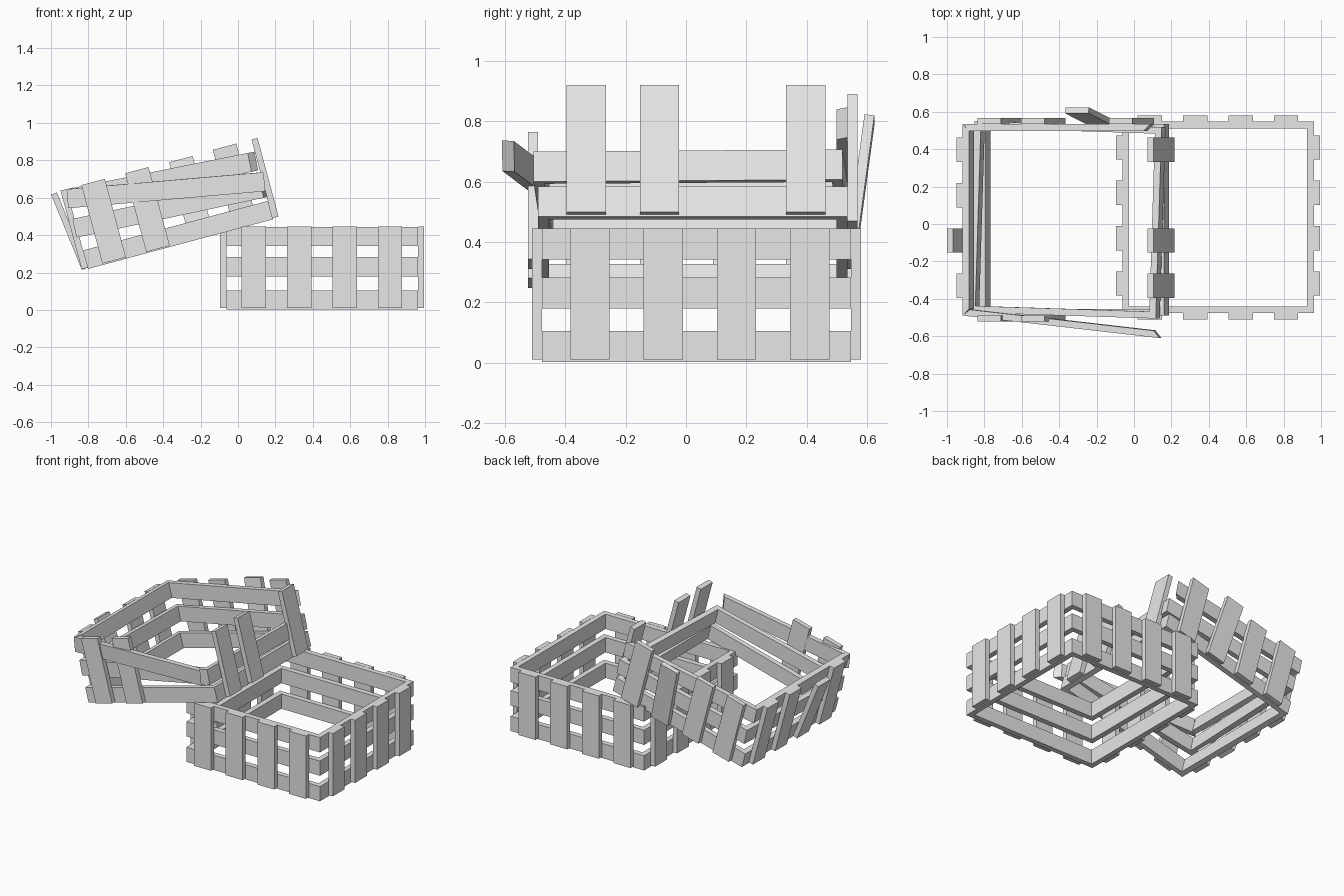
import bpy
import bmesh
from math import radians
from mathutils import Matrix, Vector

cube = bpy.data.objects.get("Cube")
if cube:
    bpy.data.objects.remove(cube, do_unlink=True)

GREY = (0.8, 0.8, 0.8, 1.0)
wood = bpy.data.materials.new("pale_grey_wood")
wood.use_nodes = True
wood.diffuse_color = GREY
wood.node_tree.nodes["Principled BSDF"].inputs["Base Color"].default_value = GREY

R = 0.512          # half width of the board frame
RAIL = 0.036       # rail thickness
SLAT = 0.033       # slat thickness
WIDTH = 0.13       # slat width
SIDES = ("front", "right", "back", "left")
LEVELS = {"bottom": (0.003, 0.105), "middle": (0.18, 0.282), "top": (0.342, 0.444)}


def turn(angle, axis):
    return Matrix.Rotation(radians(angle), 4, axis)


def about(pivot, rotation):
    """Rotation around a pivot point."""
    return Matrix.Translation(pivot) @ rotation @ Matrix.Translation(-Vector(pivot))


def prism(name, outline, z0, z1, matrix):
    """Extrude a flat outline from z0 up to z1."""
    bm = bmesh.new()
    face = bm.faces.new([bm.verts.new((x, y, z0)) for x, y in outline])
    top = bmesh.ops.extrude_face_region(bm, geom=[face])["geom"]
    bmesh.ops.translate(bm, vec=(0, 0, z1 - z0),
                        verts=[v for v in top if isinstance(v, bmesh.types.BMVert)])
    bmesh.ops.recalc_face_normals(bm, faces=bm.faces)
    mesh = bpy.data.meshes.new(name)
    bm.to_mesh(mesh)
    bm.free()
    mesh.materials.append(wood)
    obj = bpy.data.objects.new(name, mesh)
    bpy.context.collection.objects.link(obj)
    obj.matrix_world = matrix


def rail(name, side, level, matrix, stretch=0.0):
    """Horizontal board with mitred ends."""
    i = R - RAIL
    outline = [(-R, -R), (R + stretch, -R), (i + stretch, -i), (-i, -i)]
    prism(name, outline, *LEVELS[level], matrix @ turn(90 * side, "Z"))


def slat(name, side, s, matrix, lean=0):
    """Upright board on the outside of a side, leaning out from its foot."""
    a, b = s - WIDTH / 2, s + WIDTH / 2
    outline = [(a, -R - SLAT), (b, -R - SLAT), (b, -R), (a, -R)]
    tilt = about((s, -R, 0.01), turn(lean, "X"))
    prism(name, outline, 0.01, 0.445, matrix @ turn(90 * side, "Z") @ tilt)


def crate(label, base, missing=(), leaning=None, loose=None):
    leaning, loose = leaning or {}, loose or {}
    for side, side_name in enumerate(SIDES):
        # Rails
        for level in LEVELS:
            key = (side_name, level)
            if key not in missing:
                shift, stretch = loose.get(key, (Matrix(), 0.0))
                rail(f"{label}_{side_name}_{level}_rail", side, level, base @ shift, stretch)
        # Slats, counted along +x or +y
        start = -0.365 if side % 2 == 0 else -0.353
        sign = 1 if side < 2 else -1
        for n in range(4):
            key = (side_name, n)
            if key not in missing:
                slat(f"{label}_{side_name}_slat_{n + 1}", side,
                     sign * (start + 0.2425 * n), base, leaning.get(key, 0))


# Whole crate standing on the ground
crate("whole_crate", Matrix.Translation((0.45, 0.035, 0)))

# Broken crate resting on it, with loose and missing boards
sagging = about((-R, 0, 0.18), turn(3, "Y")) @ turn(-1.8, "Z")
loose = {(s, "middle"): (sagging, 0.0) for s in SIDES}
loose["back", "top"] = (about((-R, R, 0.444), turn(3.7, "Y")), 0.0)
loose["front", "top"] = (about((-R, -R, 0.444), turn(-6.6, "Z") @ turn(10, "Y")), 0.04)
crate("broken_crate",
      Matrix.Translation((-0.307, 0.0225, 0.349)) @ turn(-15, "Y"),
      missing={("front", 2), ("front", 3), ("right", 2), ("right", "top")},
      leaning={("left", 1): 7.2, ("back", 2): 7.5},
      loose=loose)
